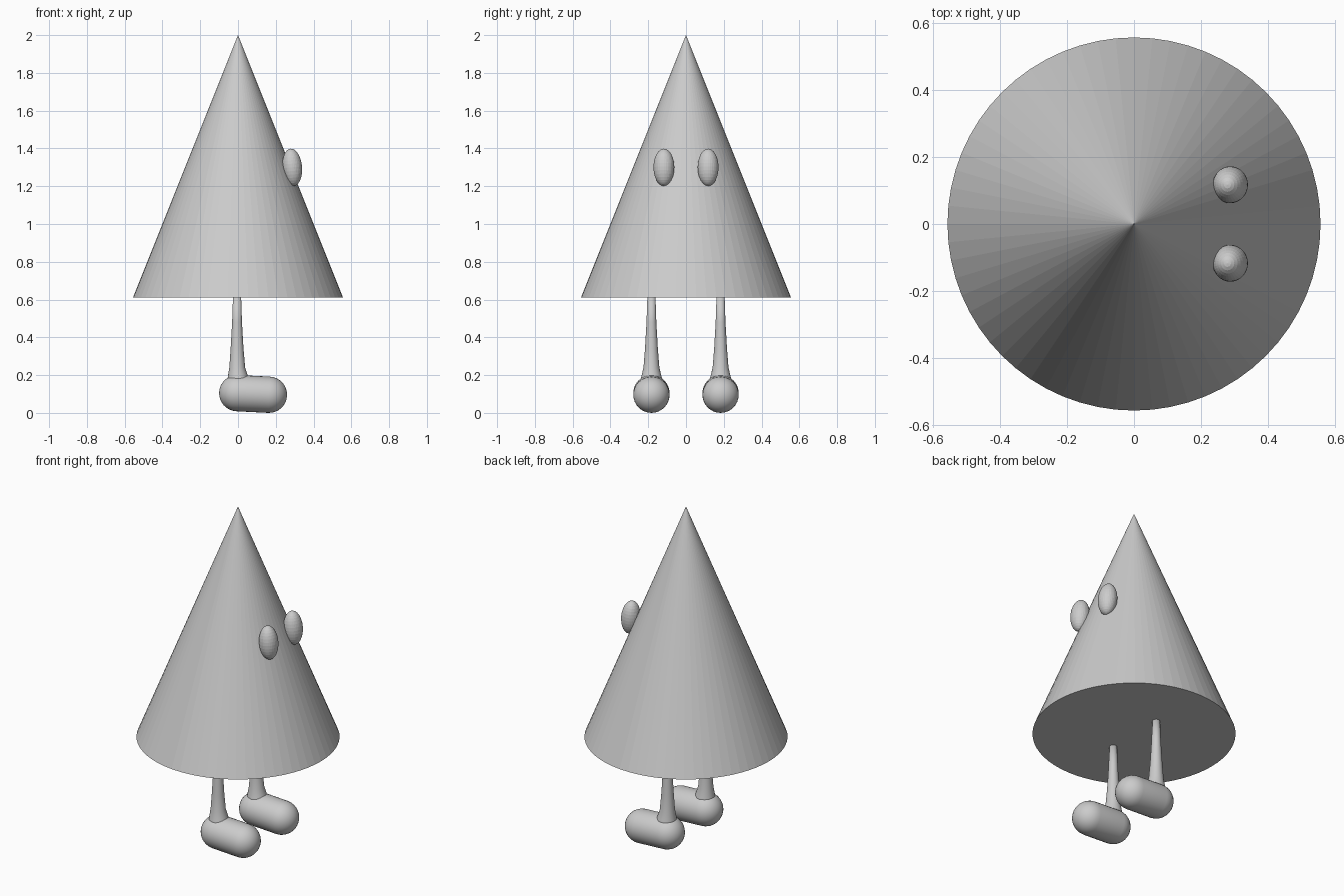
import bpy, bmesh, math
from mathutils import Matrix, Vector

if "Cube" in bpy.data.objects:
    bpy.data.objects.remove(bpy.data.objects["Cube"])

grey = bpy.data.materials.new("plain grey")
grey.diffuse_color = (0.6, 0.6, 0.6, 1)
grey.use_nodes = True
grey.node_tree.nodes["Principled BSDF"].inputs["Base Color"].default_value = grey.diffuse_color


def make(name, bm, smooth=False):
    bmesh.ops.recalc_face_normals(bm, faces=bm.faces)
    mesh = bpy.data.meshes.new(name)
    bm.to_mesh(mesh)
    bm.free()
    mesh.materials.append(grey)
    for p in mesh.polygons:
        p.use_smooth = smooth
    ob = bpy.data.objects.new(name, mesh)
    bpy.context.collection.objects.link(ob)
    return ob


def loft(name, rings, sides, smooth=False):
    """Skin circles given as (centre, radius) stacked along z, with capped ends."""
    bm = bmesh.new()
    loops = [[bm.verts.new((c[0] + r * math.cos(2 * math.pi * i / sides),
                            c[1] + r * math.sin(2 * math.pi * i / sides), c[2]))
              for i in range(sides)] for c, r in rings]
    for a, b in zip(loops, loops[1:]):
        for i in range(sides):
            j = (i + 1) % sides
            bm.faces.new((a[i], a[j], b[j], b[i]))
    bm.faces.new(loops[0])
    bm.faces.new(loops[-1])
    return make(name, bm, smooth)


# Cone body with a closed underside
bm = bmesh.new()
bmesh.ops.create_cone(bm, cap_ends=True, segments=64, radius1=0.556, radius2=0,
                      depth=1.39, matrix=Matrix.Translation((0, 0, 1.305)))
make("body", bm)

for side, s in (("near", -1), ("far", 1)):
    # Egg-shaped eye half sunk into the cone, leaning slightly with it
    bm = bmesh.new()
    bmesh.ops.create_uvsphere(bm, u_segments=32, v_segments=16, radius=1)
    bm.transform(Matrix.Translation((0.287, s * 0.117, 1.30))
                 @ Matrix.Rotation(math.radians(-5), 4, 'Y')
                 @ Matrix.Diagonal((0.052, 0.055, 0.099, 1)))
    make(side + "_eye", bm)

    # Leg, flaring where it meets the foot
    y = s * 0.183
    loft(side + "_leg", [((0.004, y, 0.14), 0.066), ((0.0, y, 0.19), 0.054),
                         ((-0.004, y, 0.24), 0.042), ((-0.005, y, 0.34), 0.034),
                         ((-0.005, y, 0.48), 0.026), ((-0.005, y, 0.63), 0.021)],
         24, True)

    # Capsule foot, tipping down a little toward the toe
    rad, length = 0.096, 0.168
    bm = bmesh.new()
    bmesh.ops.create_uvsphere(bm, u_segments=32, v_segments=16, radius=rad)
    mid = [e for e in bm.edges if all(abs(v.co.z) < 1e-5 for v in e.verts)]
    bmesh.ops.split_edges(bm, edges=mid)
    for f in bm.faces:
        f.tag = f.calc_center_median().z > 0
    for v in {v for f in bm.faces if f.tag for v in f.verts}:
        v.co.z += length
    rims = [e for e in bm.edges if e.is_boundary]
    bmesh.ops.bridge_loops(bm, edges=rims)
    axis = Vector((1, 0, -0.05)).to_track_quat('Z', 'Y').to_matrix().to_4x4()
    bm.transform(Matrix.Translation((-0.004, y, 0.1045)) @ axis)
    make(side + "_foot", bm, True)
